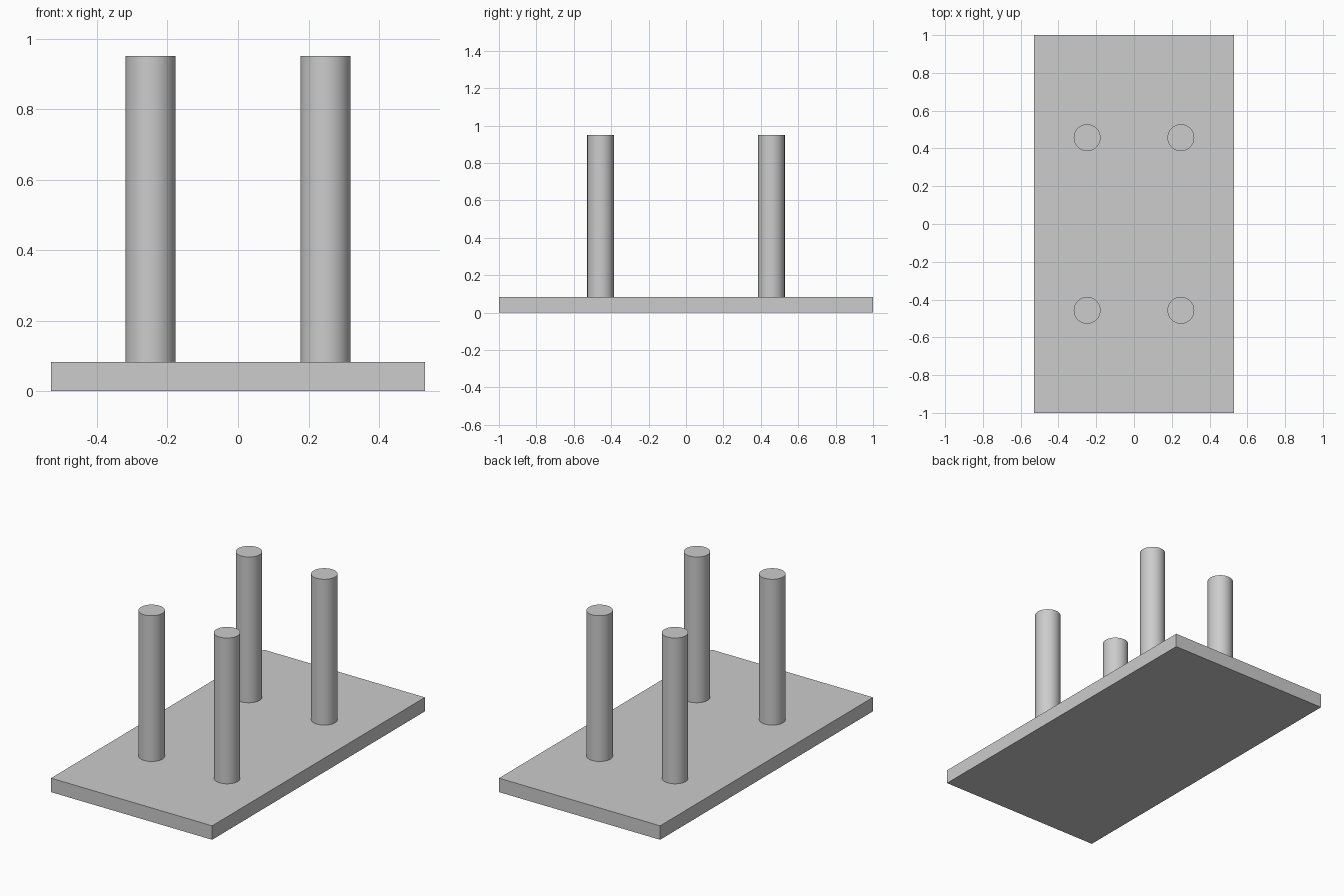
import bpy
import math

if "Cube" in bpy.data.objects:
    bpy.data.objects.remove(bpy.data.objects["Cube"], do_unlink=True)

# Single light grey material
grey = bpy.data.materials.new("light_grey")
grey.use_nodes = True
colour = (0.604, 0.604, 0.604, 1.0)
grey.diffuse_color = colour
grey.node_tree.nodes["Principled BSDF"].inputs["Base Color"].default_value = colour

PLATE_X, PLATE_Y, PLATE_H = 1.06, 2.0, 0.083
POST_X, POST_Y, POST_R, POST_TOP = 0.248, 0.457, 0.071, 0.95

# Base plate
bpy.ops.mesh.primitive_cube_add(size=1, location=(0, 0, PLATE_H / 2))
plate = bpy.context.object
plate.name = "base_plate"
plate.scale = (PLATE_X, PLATE_Y, PLATE_H)
bpy.ops.object.transform_apply(location=False, rotation=False, scale=True)
plate.data.materials.append(grey)


# Round upright standing on the plate
def add_post(name, x, y):
    bpy.ops.mesh.primitive_cylinder_add(
        vertices=48, radius=POST_R, depth=POST_TOP - PLATE_H,
        location=(x, y, (POST_TOP + PLATE_H) / 2))
    post = bpy.context.object
    post.name = name
    post.data.materials.append(grey)
    bpy.ops.object.shade_smooth_by_angle(angle=math.radians(30))


# Four posts, mirrored across both axes
for side, sx in (("left", 1), ("right", -1)):
    for end, sy in (("front", -1), ("back", 1)):
        add_post(f"{end}_{side}_post", sx * POST_X, sy * POST_Y)
